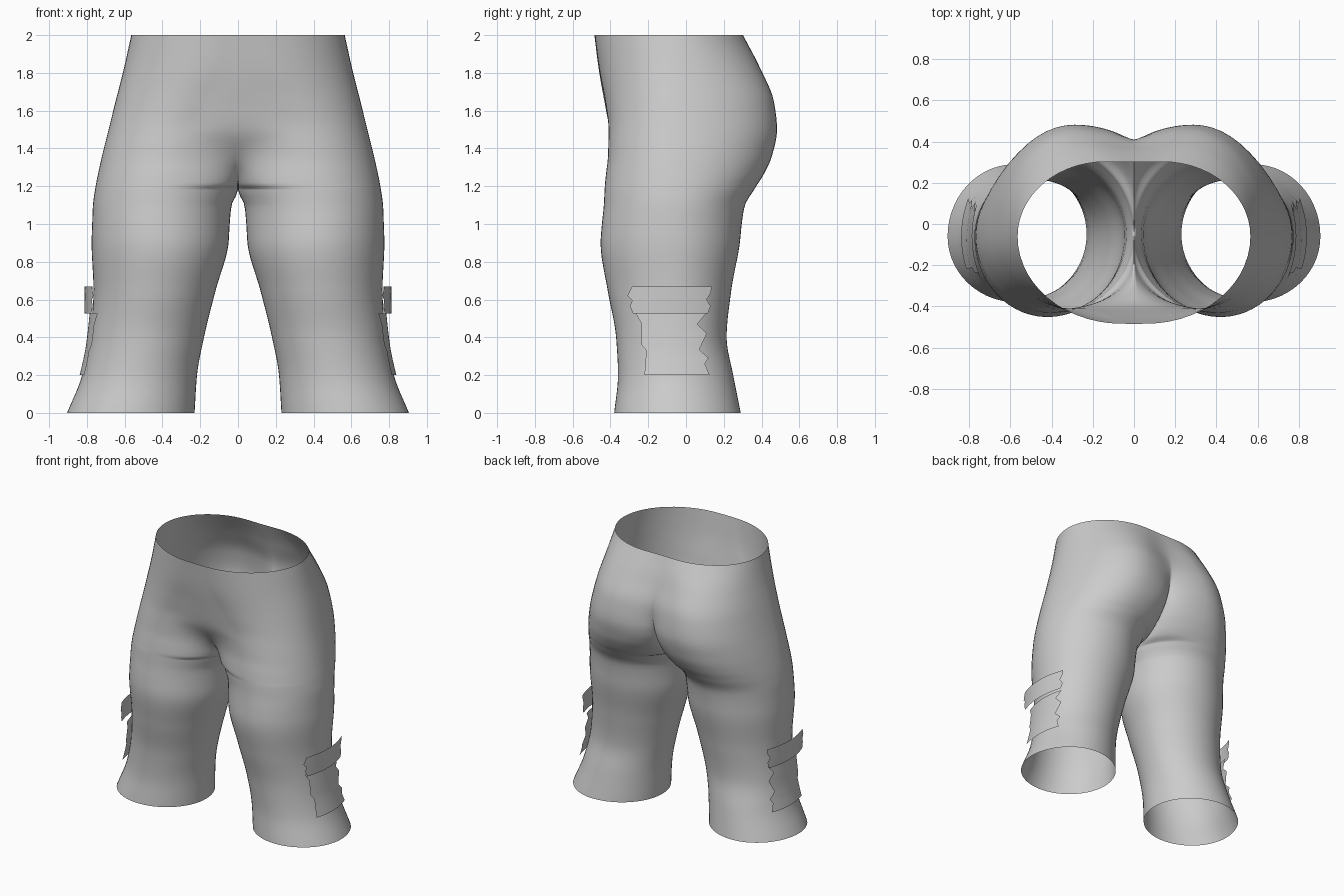
import bpy, bmesh
from math import sin, cos, pi

if "Cube" in bpy.data.objects:
    bpy.data.objects.remove(bpy.data.objects["Cube"])

# Section table: z, outer x, inner x, front x, front y, back x, back y, centre-front y, centre-back y
ROWS = [
    (0.00, .905, .230, .57, -.380, .58, .290, -.05, -.05),
    (0.20, .825, .217, .52, -.360, .53, .250, -.05, -.05),
    (0.40, .785, .180, .48, -.370, .48, .215, -.05, -.05),
    (0.65, .765, .118, .44, -.415, .44, .240, -.05, -.05),
    (0.90, .775, .050, .42, -.452, .41, .285, -.05, -.05),
    (1.00, .772, .044, .42, -.445, .40, .295, -.05, -.05),
    (1.10, .768, .034, .41, -.435, .39, .312, -.05, -.05),
    (1.18, .757, .000, .40, -.431, .37, .360, -.05, -.05),
    (1.21, .752, .000, .39, -.429, .36, .378, -.15, .09),
    (1.26, .742, .000, .38, -.424, .34, .410, -.23, .18),
    (1.36, .720, .000, .36, -.413, .31, .455, -.32, .29),
    (1.50, .685, .000, .31, -.410, .29, .482, -.40, .385),
    (1.65, .648, .000, .22, -.428, .27, .465, -.432, .41),
    (1.82, .605, .000, .12, -.460, .23, .395, -.462, .37),
    (2.00, .565, .000, .06, -.484, .14, .302, -.485, .30),
]
YO = -.06   # y of the widest outer point


def section(z):
    """Monotone cubic interpolation of the table at height z."""
    n = len(ROWS)
    i = max(k for k in range(n - 1) if ROWS[k][0] <= z + 1e-9)
    h = ROWS[i + 1][0] - ROWS[i][0]
    t = (z - ROWS[i][0]) / h

    def slope(k, c):
        d = [(ROWS[j + 1][c] - ROWS[j][c]) / (ROWS[j + 1][0] - ROWS[j][0])
             for j in (k - 1, k) if 0 <= j < n - 1]
        if len(d) == 1:
            return d[0]
        return 2 * d[0] * d[1] / (d[0] + d[1]) if d[0] * d[1] > 0 else 0

    out = []
    for c in range(1, 9):
        a, b = ROWS[i][c], ROWS[i + 1][c]
        out.append(a * (1 + 2 * t) * (1 - t) ** 2 + slope(i, c) * h * t * (1 - t) ** 2
                   + b * t * t * (3 - 2 * t) + slope(i + 1, c) * h * t * t * (t - 1))
    return out


def clamp(v):
    return max(0, min(1, v))


def inner_arc(xi, yi, xe, ye, w, t):
    """Point from the centre line to the front/back peak, round (w=0) to flat (w=1)."""
    ex, ey = 1 - cos(t * pi / 2), sin(t * pi / 2)
    fx, fy = t, t * t * (3 - 2 * t)
    return xi + (xe - xi) * (ex + (fx - ex) * w), yi + (ye - yi) * (ey + (fy - ey) * w)


def outline(z, n=14):
    """Half section from centre front, round the outside, to centre back."""
    xo, xi, xf, yf, xb, yb, cf, cb = section(z)
    wf, wb = clamp((z - 1.2) / .25), clamp((z - 1.4) / .4)
    pts = [inner_arc(xi, cf, xf, yf, wf, k / n) for k in range(n)]
    for k in range(n):
        a = k / n * pi / 2
        pts.append((xf + (xo - xf) * sin(a), YO + (yf - YO) * cos(a)))
    for k in range(n):
        a = k / n * pi / 2
        pts.append((xb + (xo - xb) * cos(a), YO + (yb - YO) * sin(a)))
    pts += [inner_arc(xi, cb, xb, yb, wb, 1 - k / n) for k in range(n + 1)]
    return [(x, y, z) for x, y in pts]


def sheet(name, grid):
    """Skin a grid of points, mirror it across x and shade it smooth."""
    bm = bmesh.new()
    vs = [[bm.verts.new(p) for p in row] for row in grid]
    for a, b in zip(vs, vs[1:]):
        for k in range(len(a) - 1):
            bm.faces.new((a[k], a[k + 1], b[k + 1], b[k]))
    bmesh.ops.remove_doubles(bm, verts=bm.verts, dist=.0002)
    me = bpy.data.meshes.new(name)
    bm.to_mesh(me)
    bm.free()
    ob = bpy.data.objects.new(name, me)
    bpy.context.collection.objects.link(ob)
    m = ob.modifiers.new("Mirror", 'MIRROR')
    m.merge_threshold = .0005
    bpy.ops.object.select_all(action='DESELECT')
    ob.select_set(True)
    bpy.context.view_layer.objects.active = ob
    bpy.ops.object.shade_smooth_by_angle(angle=1.0)
    return ob


# Trousers: rows packed closer just above the crotch
heights = [1.18 * k / 36 for k in range(37)]
heights += [1.18 + .82 * (k / 34) ** 1.6 for k in range(1, 35)]
sheet("trousers", [outline(z) for z in heights])


def edge_at(edge, z):
    """y of a ragged edge, given as (y, z) points from top to bottom."""
    for (y0, z0), (y1, z1) in zip(edge, edge[1:]):
        if z1 - 1e-6 <= z <= z0 + 1e-6:
            return y0 + (y1 - y0) * (z0 - z) / (z0 - z1)


def patch(name, front, back, surface):
    zs = sorted({p[1] for p in front + back})
    grid = []
    for z in zs:
        a, b = edge_at(front, z), edge_at(back, z)
        ys = [a + (b - a) * k / 14 for k in range(15)]
        grid.append([(surface(y, z), y, z) for y in ys])
    sheet(name, grid)


# Ragged side patches standing off the outside of each leg
patch("upper_side_band",
      [(-.285, .67), (-.31, .62), (-.285, .595), (-.297, .565), (-.28, .525)],
      [(.135, .67), (.133, .64), (.11, .60), (.13, .565), (.115, .525)],
      lambda y, z: .812 - .9 * (y + .08) ** 2)
patch("lower_side_patch",
      [(-.265, .525), (-.235, .47), (-.235, .36), (-.21, .33), (-.22, .20)],
      [(.105, .525), (.06, .47), (.11, .42), (.07, .335), (.12, .29), (.10, .26), (.125, .20)],
      lambda y, z: section(z)[0] + .014 - 1.0 * (y + .06) ** 2)
